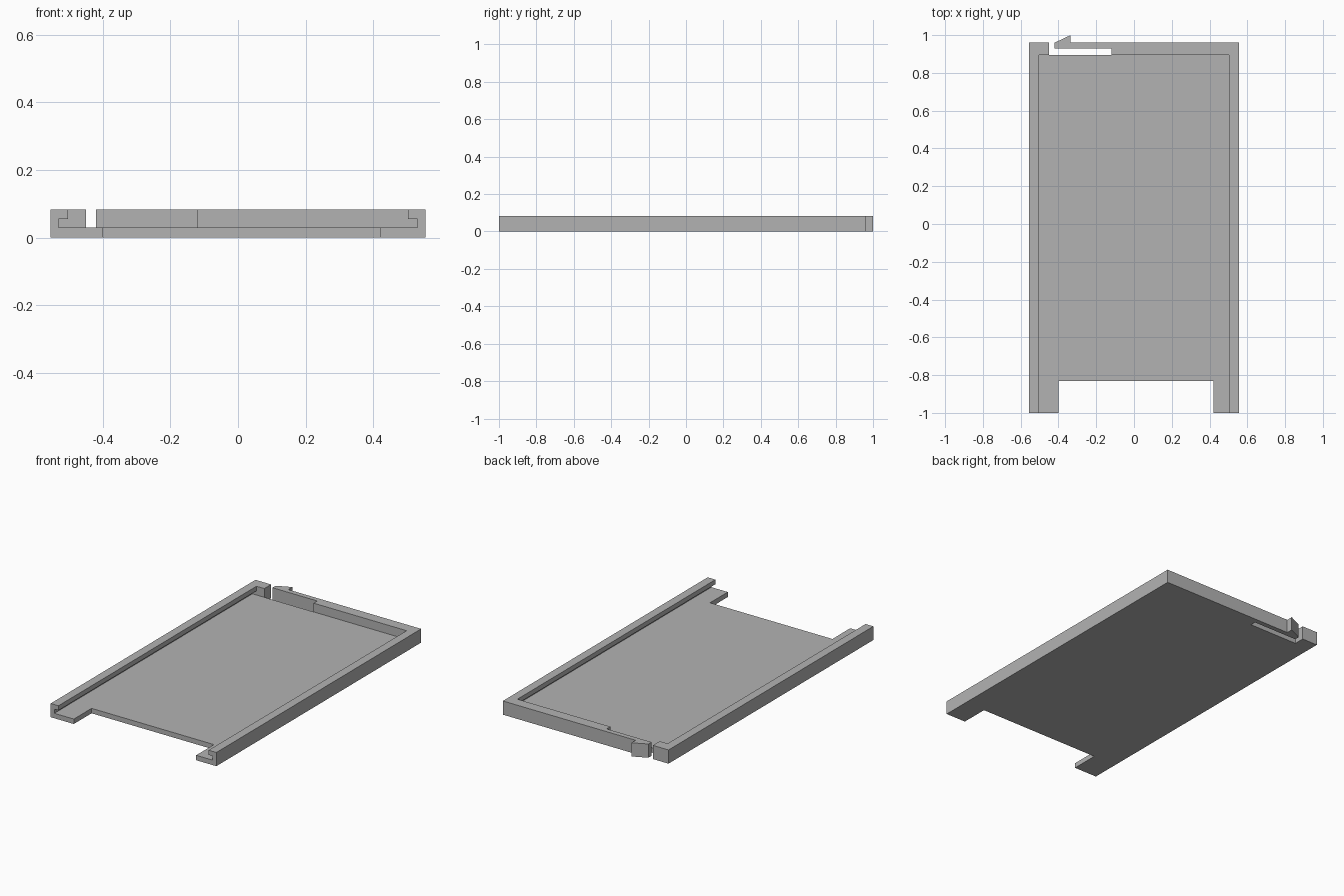
import bpy
import bmesh
from mathutils import Vector

cube = bpy.data.objects.get("Cube")
if cube:
    bpy.data.objects.remove(cube, do_unlink=True)

HALF_W, HEIGHT, FLOOR, LIP_Z = 0.555, 0.083, 0.03, 0.055
FRONT, BACK, POCKET_BACK = -1.0, 0.96, 0.895

grey = bpy.data.materials.new("plain grey")
grey.use_nodes = True
grey.diffuse_color = (0.45, 0.45, 0.45, 1)
grey.node_tree.nodes["Principled BSDF"].inputs["Base Color"].default_value = (0.45, 0.45, 0.45, 1)


def prism(name, points, sweep):
    """Extrude a flat 3D outline along the sweep vector into a closed solid."""
    bm = bmesh.new()
    face = bm.faces.new([bm.verts.new(p) for p in points])
    swept = bmesh.ops.extrude_face_region(bm, geom=[face])["geom"]
    verts = [g for g in swept if isinstance(g, bmesh.types.BMVert)]
    bmesh.ops.translate(bm, vec=Vector(sweep), verts=verts)
    bmesh.ops.recalc_face_normals(bm, faces=bm.faces)
    mesh = bpy.data.meshes.new(name)
    bm.to_mesh(mesh)
    bm.free()
    mesh.materials.append(grey)
    obj = bpy.data.objects.new(name, mesh)
    bpy.context.collection.objects.link(obj)
    return obj


# Tray outline: front notch, spring latch arm with its hook, and the slot behind it
outline = [
    (-HALF_W, FRONT), (-0.40, FRONT), (-0.40, -0.83), (0.42, -0.83),
    (0.42, FRONT), (HALF_W, FRONT), (HALF_W, BACK),
    (-0.335, BACK), (-0.335, 1.0), (-0.42, BACK), (-0.42, 0.93),
    (-0.12, 0.93), (-0.12, POCKET_BACK), (-0.45, POCKET_BACK),
    (-0.45, BACK), (-HALF_W, BACK),
]
tray = prism("sliding_tray", [(x, y, 0) for x, y in outline], (0, 0, HEIGHT))

# Pocket with undercut side grooves, open at the front
half = [(0.53, FLOOR), (0.53, LIP_Z), (0.503, LIP_Z), (0.503, HEIGHT + 0.05)]
profile = half + [(-x, z) for x, z in reversed(half)]
cutter = prism("pocket_cutter", [(x, FRONT - 0.1, z) for x, z in profile],
               (0, POCKET_BACK - FRONT + 0.1, 0))
cutter.hide_render = True

cut = tray.modifiers.new("pocket", "BOOLEAN")
cut.operation = "DIFFERENCE"
cut.solver = "EXACT"
cut.object = cutter
bpy.context.view_layer.objects.active = tray
bpy.ops.object.modifier_apply(modifier=cut.name)
bpy.data.objects.remove(cutter, do_unlink=True)
